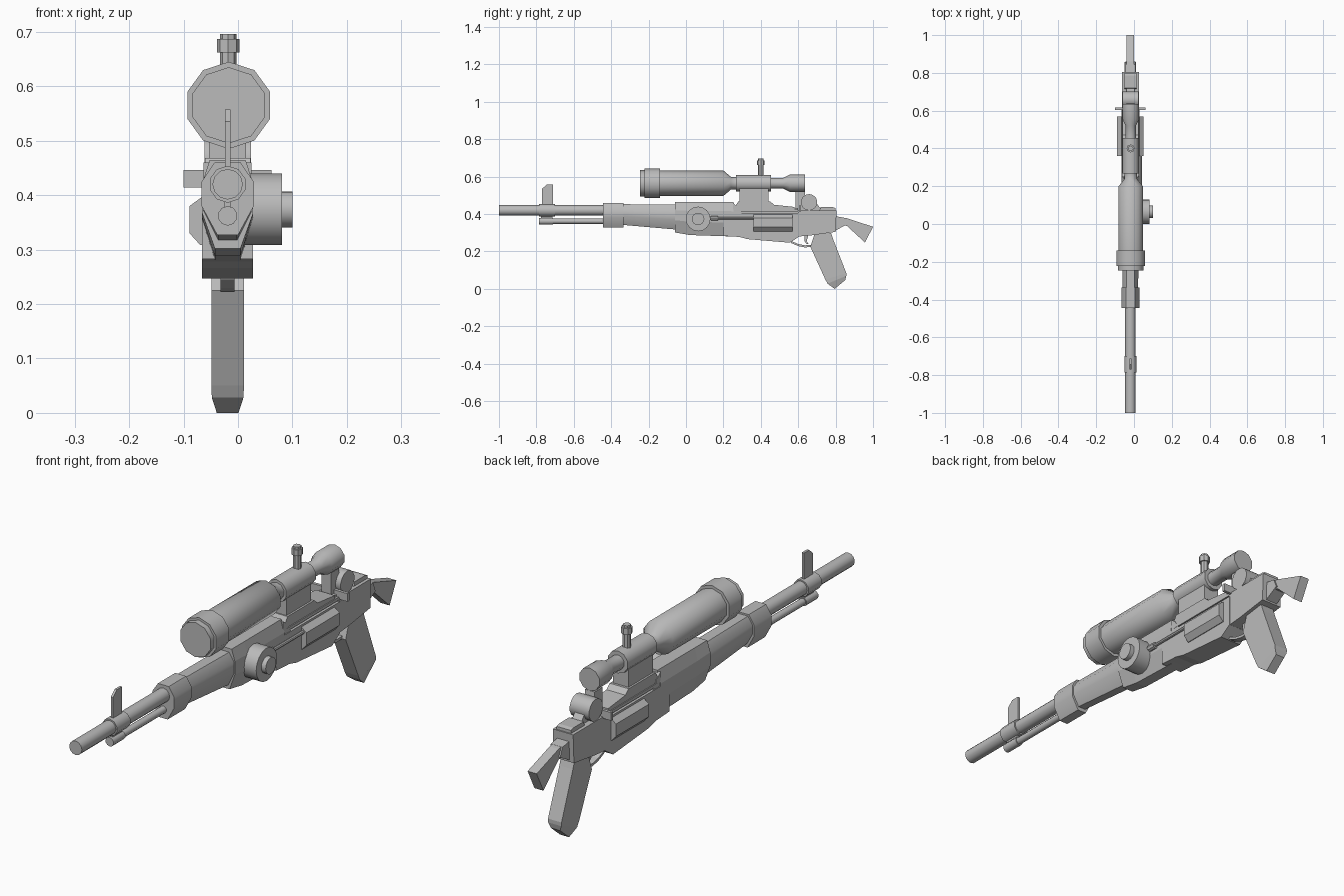
import bpy, bmesh, math
from mathutils import Vector

CX = -0.019  # centre plane of the rifle
grey = bpy.data.materials.new("plain grey")
grey.diffuse_color = (0.5, 0.5, 0.5, 1)


def finish(name, bm, smooth=False):
    bmesh.ops.recalc_face_normals(bm, faces=bm.faces)
    me = bpy.data.meshes.new(name)
    bm.to_mesh(me)
    bm.free()
    me.materials.append(grey)
    ob = bpy.data.objects.new(name, me)
    bpy.context.collection.objects.link(ob)
    if smooth:
        bpy.ops.object.select_all(action='DESELECT')
        ob.select_set(True)
        bpy.context.view_layer.objects.active = ob
        bpy.ops.object.shade_smooth_by_angle(angle=math.radians(42))
    return ob


def loft(name, rings, smooth=False):
    """Skin a list of equal-length point rings and cap both ends."""
    bm = bmesh.new()
    vs = [[bm.verts.new(p) for p in r] for r in rings]
    n = len(vs[0])
    for a, b in zip(vs, vs[1:]):
        for i in range(n):
            j = (i + 1) % n
            bm.faces.new((a[i], a[j], b[j], b[i]))
    bm.faces.new(vs[0])
    bm.faces.new(vs[-1])
    return finish(name, bm, smooth)


def turned(name, profile, centre, axis='y', sides=10):
    """Turned part: profile holds (position along axis, radius)."""
    rings = []
    for t, r in profile:
        ring = []
        for i in range(sides):
            a = math.pi / 2 + i * math.tau / sides
            u, v = r * math.cos(a), r * math.sin(a)
            c = centre
            ring.append({'y': (c[0] + u, t, c[1] + v),
                         'x': (t, c[0] + u, c[1] + v),
                         'z': (c[0] + u, c[1] + v, t)}[axis])
        rings.append(ring)
    return loft(name, rings, True)


def slab(name, pts, half, cx=CX):
    """Side outline of (y, z) points, given thickness across x."""
    return loft(name, [[(cx + s * half, y, z) for y, z in pts] for s in (-1, 1)])


def box(name, y0, y1, z0, z1, half, cx=CX):
    return slab(name, [(y0, z0), (y1, z0), (y1, z1), (y0, z1)], half, cx)


def section(y, half, top, bottom, tw=0.5, bw=0.4):
    """Eight-sided body cross-section with chamfered top and tapered belly."""
    h = top - bottom
    q = [(half * tw, top), (half, top - 0.27 * h), (half, bottom + 0.4 * h), (half * bw, bottom)]
    return [(CX + x, y, z) for x, z in q] + [(CX - x, y, z) for x, z in q[::-1]]


# Barrel, cleaning tube and front sight
turned("barrel", [(-1, 0.028), (-0.4, 0.028)], (CX, 0.42), sides=12)
turned("sight_collar", [(-0.785, 0.034), (-0.70, 0.034)], (CX, 0.42), sides=10)
turned("under_tube", [(-0.785, 0.018), (-0.71, 0.018), (-0.71, 0.014), (-0.4, 0.014)], (CX, 0.362))
box("sight_bridge", -0.775, -0.715, 0.365, 0.40, 0.006)
slab("front_sight", [(-0.77, 0.44), (-0.712, 0.44), (-0.712, 0.557), (-0.745, 0.557), (-0.77, 0.535)], 0.005)

# Handguard
loft("handguard_band", [section(y, 0.048, 0.46, 0.327) for y in (-0.445, -0.335)], True)
loft("handguard", [section(-0.335, 0.041, 0.453, 0.342), section(-0.06, 0.044, 0.45, 0.318)], True)

# Main body
loft("front_body", [section(-0.06, 0.047, 0.465, 0.302, 0.7, 0.5), section(0.02, 0.047, 0.465, 0.288, 0.7, 0.5),
                    section(0.255, 0.047, 0.465, 0.28, 0.7, 0.5)])
slab("lower_receiver", [(0.2, 0.283), (0.285, 0.278), (0.33, 0.266), (0.555, 0.247), (0.605, 0.28), (0.605, 0.405),
                        (0.2, 0.405)], 0.047)
box("upper_receiver", 0.25, 0.60, 0.40, 0.432, 0.036)
slab("receiver_step", [(0.25, 0.40), (0.25, 0.46), (0.275, 0.44), (0.30, 0.40)], 0.044)
slab("rear_receiver", [(0.60, 0.28), (0.66, 0.285), (0.80, 0.305), (0.805, 0.42), (0.60, 0.42)], 0.045)
slab("rear_step", [(0.71, 0.41), (0.80, 0.41), (0.80, 0.432), (0.785, 0.437), (0.72, 0.437)], 0.032)

# Rails on both sides, and tapered side housings
for s, side in ((-1, "left"), (1, "right")):
    box(side + "_rail", 0.27, 0.60, 0.412, 0.424, 0.005, CX + s * 0.04)
    outline = [(0.0, 0.385), (0.04, 0.402), (0.07, 0.38), (0.07, 0.33), (0.05, 0.308), (0.0, 0.308)]
    loft(side + "_housing", [[(CX + s * x, y, z) for x, z in outline] for y in (0.36, 0.57)])

# Drum dial with its rod
turned("dial", [(0.0, 0.066), (0.081, 0.066), (0.081, 0.033), (0.1, 0.033)], (0.065, 0.374), 'x', 16)
turned("dial_rod", [(0.06, 0.009), (0.135, 0.009), (0.135, 0.013), (0.17, 0.013), (0.17, 0.007), (0.37, 0.007)],
       (0.035, 0.378), sides=8)

# Cocking handle and rear pivot
box("cocking_handle", 0.604, 0.616, 0.414, 0.446, 0.081)
slab("rear_bracket", [(0.585, 0.41), (0.735, 0.41), (0.70, 0.455), (0.64, 0.485), (0.635, 0.52), (0.585, 0.52)], 0.021)
turned("rear_pivot", [(CX - 0.043, 0.044), (CX + 0.043, 0.044)], (0.658, 0.463), 'x', 14)

# Scope with mount and turret
turned("scope", [(-0.245, 0.070), (-0.222, 0.070), (-0.222, 0.080), (-0.14, 0.080), (-0.14, 0.068), (0.20, 0.068),
                 (0.24, 0.034), (0.268, 0.034), (0.268, 0.045), (0.455, 0.045), (0.455, 0.029), (0.52, 0.029),
                 (0.555, 0.046), (0.635, 0.046)], (CX + 0.002, 0.565))
box("scope_mount", 0.285, 0.44, 0.44, 0.54, 0.034)
slab("mount_base", [(0.265, 0.425), (0.58, 0.425), (0.58, 0.438), (0.47, 0.45), (0.45, 0.468), (0.28, 0.468),
                    (0.265, 0.445)], 0.042)
turned("scope_turret", [(0.59, 0.015), (0.662, 0.015), (0.662, 0.021), (0.687, 0.021), (0.687, 0.015), (0.696, 0.015)],
       (CX + 0.001, 0.40), 'z', 8)

# Short stock
slab("stock", [(0.80, 0.388), (0.86, 0.378), (1.0, 0.332), (0.957, 0.248), (0.86, 0.337), (0.80, 0.345)], 0.02)
slab("stock_collar", [(0.80, 0.388), (0.845, 0.381), (0.86, 0.345), (0.80, 0.312)], 0.026)

# Pistol grip with tapered foot
front = [(0.69, 0.30), (0.665, 0.225), (0.745, 0.05), (0.757, 0.028), (0.795, 0.0)]
back = [(0.775, 0.30), (0.785, 0.27), (0.857, 0.085), (0.857, 0.07), (0.852, 0.048)]
loft("grip", [[(CX - w, *f), (CX + w, *f), (CX + w, *b), (CX - w, *b)]
              for f, b, w in zip(front, back, (0.03, 0.03, 0.03, 0.029, 0.02))])

# Trigger guard and trigger
path = [(0.55, 0.262), (0.565, 0.244), (0.60, 0.229), (0.635, 0.222), (0.672, 0.224)]
slab("trigger_guard", path + [(y, z + 0.011) for y, z in path[::-1]], 0.013)
slab("trigger", [(0.635, 0.29), (0.655, 0.29), (0.645, 0.255), (0.655, 0.24), (0.645, 0.24), (0.633, 0.257)], 0.006)
